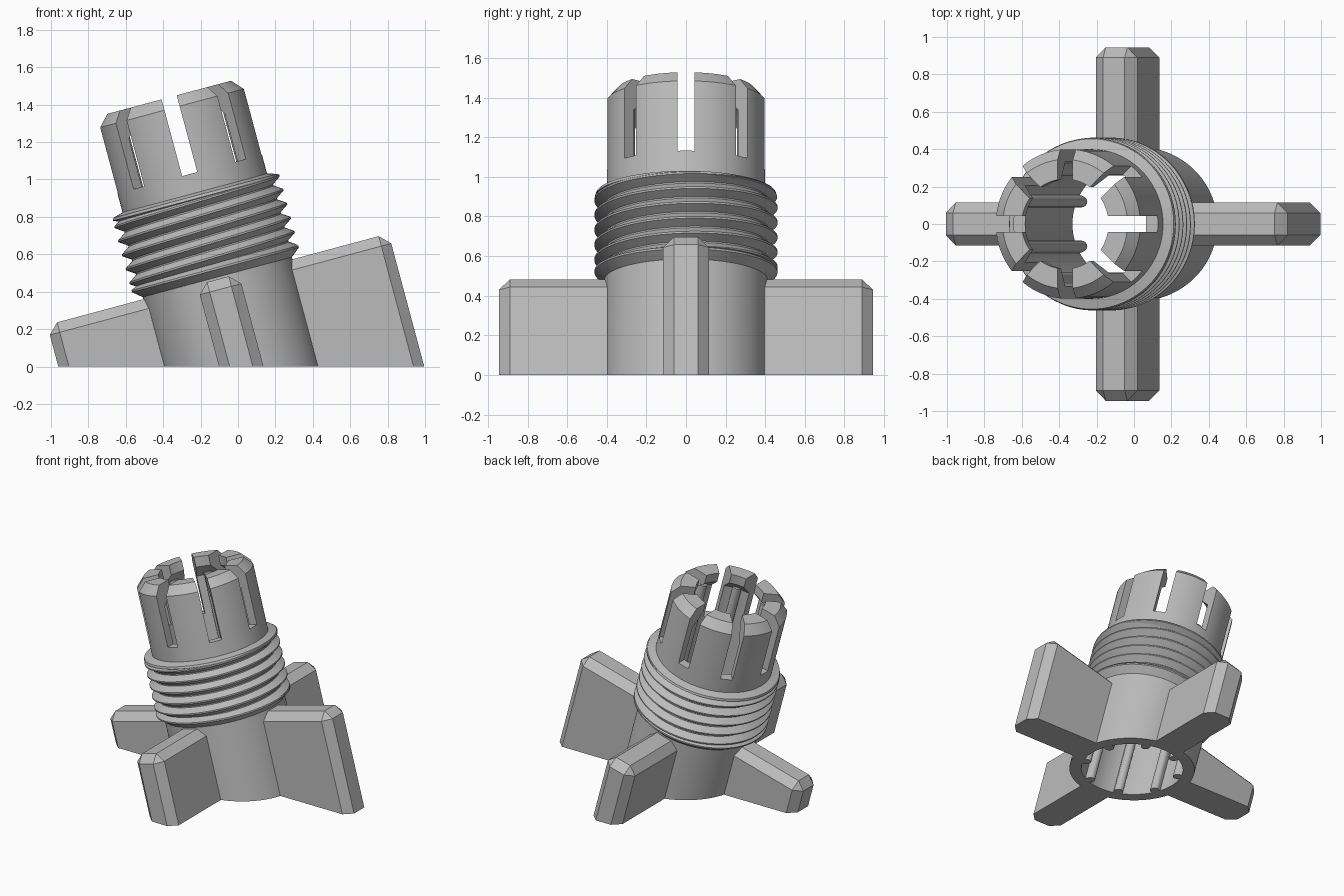
import bpy, bmesh
from math import sin, cos, tan, pi, radians
from mathutils import Matrix

if "Cube" in bpy.data.objects:
    bpy.data.objects.remove(bpy.data.objects["Cube"], do_unlink=True)

LEAN = radians(15)
PLACE = Matrix.Translation((0.0175, 0, 0)) @ Matrix.Rotation(-LEAN, 4, 'Y')

grey = bpy.data.materials.new("matte_grey")
grey.use_nodes = True
tone = (0.5, 0.5, 0.5, 1)
grey.diffuse_color = tone
grey.node_tree.nodes["Principled BSDF"].inputs["Base Color"].default_value = tone


def finish(bm, name, smooth=True):
    """Trim the foot to the ground, lean the part over and make its object."""
    for v in bm.verts:
        if v.co.z <= 0:
            v.co.z = -v.co.x * tan(LEAN)
    bmesh.ops.remove_doubles(bm, verts=bm.verts, dist=1e-5)
    bmesh.ops.recalc_face_normals(bm, faces=bm.faces)
    bm.transform(PLACE)
    mesh = bpy.data.meshes.new(name)
    bm.to_mesh(mesh)
    bm.free()
    mesh.materials.append(grey)
    obj = bpy.data.objects.new(name, mesh)
    bpy.context.collection.objects.link(obj)
    if smooth:
        shade(obj)
    return obj


def shade(obj):
    bpy.ops.object.select_all(action='DESELECT')
    obj.select_set(True)
    bpy.context.view_layer.objects.active = obj
    bpy.ops.object.shade_smooth_by_angle(angle=radians(30))


def revolve(profile_at, steps):
    """Closed ring of (radius, height) sections, one per angle."""
    bm = bmesh.new()
    cols = []
    for i in range(steps + 1):
        a = 2 * pi * i / steps
        cols.append([bm.verts.new((r * cos(a), r * sin(a), h)) for r, h in profile_at(a)])
    n = len(cols[0])
    for a, b in zip(cols, cols[1:]):
        for j in range(n):
            k = (j + 1) % n
            bm.faces.new((a[j], b[j], b[k], a[k]))
    return bm


def loft(bm, layers, turn=0.0):
    """Solid through stacked outlines, turned about the tube axis."""
    rot = Matrix.Rotation(turn, 3, 'Z')
    rows = []
    for outline, h in layers:
        rows.append([bm.verts.new(rot @ Matrix.Translation((x, y, h)).translation)
                     for x, y in outline])
    n = len(rows[0])
    for a, b in zip(rows, rows[1:]):
        for j in range(n):
            k = (j + 1) % n
            bm.faces.new((a[j], a[k], b[k], b[j]))
    bm.faces.new(rows[0])
    bm.faces.new(rows[-1])


# Hollow tube with flanges and inward snap lips
tube_profile = [(0.413, 0), (0.413, 0.495), (0.462, 0.535), (0.462, 0.545),
                (0.415, 0.57), (0.415, 0.91), (0.46, 0.93), (0.455, 0.945),
                (0.4, 0.96), (0.4, 1.43), (0.345, 1.49), (0.24, 1.49),
                (0.24, 1.42), (0.335, 1.33), (0.335, 0)]
tube = finish(revolve(lambda a: tube_profile, 96), "tube", smooth=False)

# Eight slots that split the top into fingers
bm = bmesh.new()
slot = [(0.18, -0.042), (0.6, -0.042), (0.6, 0.042), (0.18, 0.042)]
for i in range(8):
    loft(bm, [(slot, 1.065), (slot, 1.7)], i * pi / 4)
cutter = finish(bm, "slot_cutter", smooth=False)
cutter.hide_render = True
mod = tube.modifiers.new("slots", 'BOOLEAN')
mod.operation = 'DIFFERENCE'
mod.solver = 'EXACT'
mod.object = cutter
bpy.context.view_layer.objects.active = tube
bpy.ops.object.modifier_apply(modifier=mod.name)
bpy.data.objects.remove(cutter, do_unlink=True)
shade(tube)

# Helical thread between the flanges
PITCH, LOW, HIGH = 0.0777, 0.55, 0.94


def thread_profile(a):
    points = [(0.39, LOW)]
    for k in range(-7, 2):
        for f in (-0.45, -0.06, 0.06, 0.45):
            h = 0.933 + PITCH * (k + f + a / (2 * pi))
            h = min(max(h, LOW), HIGH)
            t = (h - 0.933) / PITCH - a / (2 * pi)
            off = abs(t - round(t))
            rise = min(max((0.45 - off) / 0.39, 0), 1)
            points.append((0.417 + 0.045 * rise, h))
    return points + [(0.39, HIGH)]


finish(revolve(thread_profile, 96), "thread")

# Four chamfered fins
C, W, END, INNER, TOP = 0.055, 0.115, 0.945, 0.36, 0.483
plan = [(INNER, -W), (END - C, -W), (END, C - W), (END, W - C), (END - C, W), (INNER, W)]
crown = [(min(x, END - C), max(min(y, W - C), C - W)) for x, y in plan]
for i, side in enumerate(("left", "back", "right", "front")):
    bm = bmesh.new()
    loft(bm, [(plan, 0), (plan, TOP - C), (crown, TOP)], i * pi / 2)
    bmesh.ops.dissolve_degenerate(bm, dist=1e-5, edges=bm.edges)
    finish(bm, side + "_fin", smooth=False)

# Eight rounded ribs along the inner wall
rib = [(0.35, -0.03), (0.35, 0.03)]
rib += [(0.31 - 0.028 * sin(pi * j / 8), 0.03 * cos(pi * j / 8)) for j in range(9)]
bm = bmesh.new()
for i in range(8):
    loft(bm, [(rib, 0), (rib, 1.36)], (i + 0.5) * pi / 4)
finish(bm, "inner_ribs")
